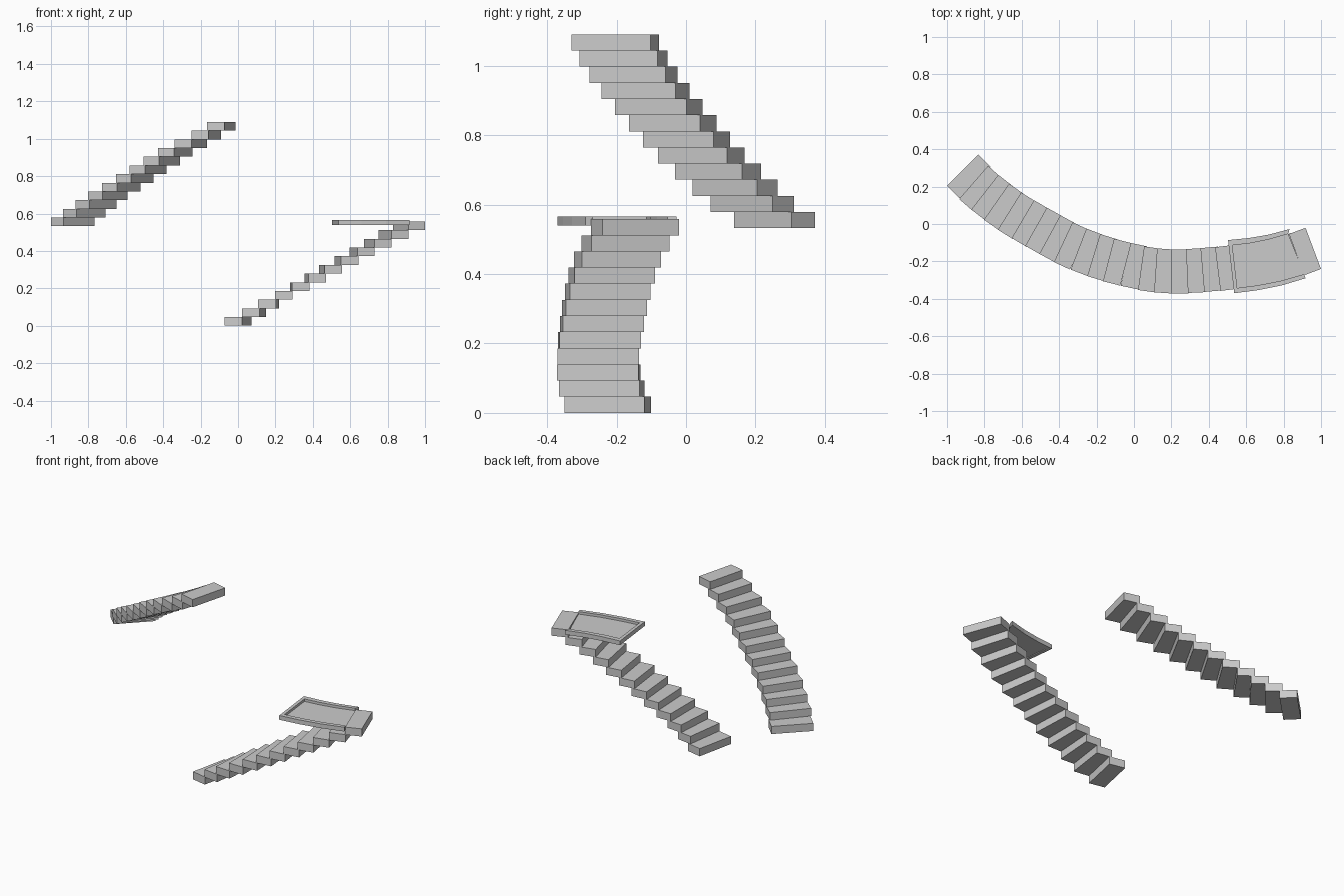
import bpy, bmesh
from math import radians, cos, sin

if "Cube" in bpy.data.objects:
    bpy.data.objects.remove(bpy.data.objects["Cube"])

STEP_DEPTH, STEP_WIDTH, RISE = 0.095, 0.235, 0.0465


def prism(name, outline, z0, z1):
    """Extrude a flat plan outline between two heights."""
    bm = bmesh.new()
    low = [bm.verts.new((x, y, z0)) for x, y in outline]
    face = bm.faces.new(low)
    top = bmesh.ops.extrude_face_region(bm, geom=[face])["geom"]
    for v in top:
        if isinstance(v, bmesh.types.BMVert):
            v.co.z = z1
    bmesh.ops.recalc_face_normals(bm, faces=bm.faces)
    mesh = bpy.data.meshes.new(name)
    bm.to_mesh(mesh)
    bm.free()
    obj = bpy.data.objects.new(name, mesh)
    bpy.context.collection.objects.link(obj)
    return obj


def flight(name, base, plan):
    """One slab per (centre x, centre y, heading), climbing by RISE each."""
    for i, (x, y, deg) in enumerate(plan):
        c, s = cos(radians(deg)), sin(radians(deg))
        corners = [(x + u * STEP_DEPTH / 2 * c - v * STEP_WIDTH / 2 * s,
                    y + u * STEP_DEPTH / 2 * s + v * STEP_WIDTH / 2 * c)
                   for u, v in ((-1, -1), (1, -1), (1, 1), (-1, 1))]
        prism(f"{name}_{i + 1:02d}", corners, base + i * RISE, base + (i + 1) * RISE)


# lower curved flight
flight("lower_step", 0.0, [
    (0.0, -0.225, -12), (0.085, -0.243, -8), (0.163, -0.251, -4), (0.245, -0.253, 0),
    (0.331, -0.249, 2.5), (0.413, -0.242, 5), (0.495, -0.235, 7), (0.58, -0.225, 8.5),
    (0.663, -0.214, 10.5), (0.747, -0.197, 14), (0.832, -0.174, 17), (0.914, -0.147, 20.5)])

# upper curved flight
flight("upper_step", 0.532, [
    (-0.883, 0.255, -45), (-0.822, 0.191, -41), (-0.76, 0.141, -38), (-0.696, 0.092, -35),
    (-0.625, 0.044, -32), (-0.553, 0.002, -30.5), (-0.482, -0.038, -29.5), (-0.408, -0.079, -28.5),
    (-0.335, -0.117, -25), (-0.252, -0.151, -21), (-0.17, -0.18, -17), (-0.09, -0.204, -14.5)])

# landing tray: raised rim on three sides around a thin floor
front_out = [(0.536, -0.37), (0.66, -0.354), (0.79, -0.328), (0.917, -0.29)]
back_out = [(0.503, -0.086), (0.615, -0.075), (0.72, -0.057), (0.832, -0.027)]
front_in = [(0.552, -0.342), (0.66, -0.328), (0.785, -0.304), (0.91, -0.268)]
back_in = [(0.526, -0.114), (0.62, -0.103), (0.72, -0.083), (0.824, -0.053)]
prism("landing_rim", back_out[::-1] + front_out + front_in[::-1] + back_in, 0.539, 0.565)
prism("landing_floor", front_in + back_in[::-1], 0.543, 0.55)
